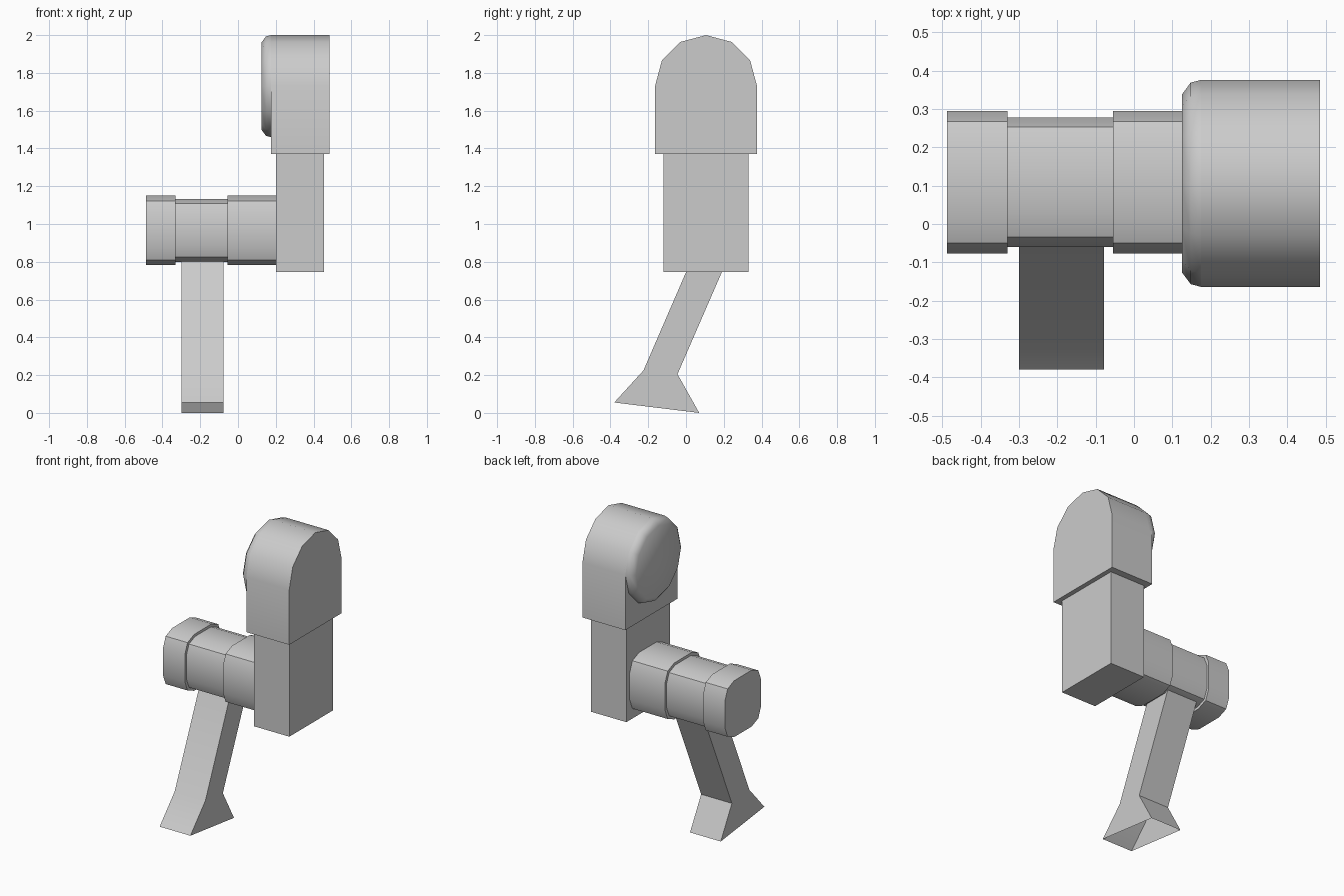
import bpy
import bmesh
from math import sin, cos, pi, radians

default = bpy.data.objects.get("Cube")
if default:
    bpy.data.objects.remove(default, do_unlink=True)

grey = bpy.data.materials.new("light_grey")
grey.use_nodes = True
grey.diffuse_color = (0.6, 0.6, 0.6, 1)
grey.node_tree.nodes["Principled BSDF"].inputs["Base Color"].default_value = (0.6, 0.6, 0.6, 1)


def loft(name, sections, open_edges=()):
    """Join (x, [(y, z), ...]) sections along x and cap both ends; skip open_edges."""
    bm = bmesh.new()
    rings = [[bm.verts.new((x, y, z)) for y, z in outline] for x, outline in sections]
    count = len(rings[0])
    for a, b in zip(rings, rings[1:]):
        for i in range(count):
            if i not in open_edges:
                j = (i + 1) % count
                bm.faces.new((a[i], a[j], b[j], b[i]))
    bm.faces.new(rings[0])
    bm.faces.new(rings[-1])
    bmesh.ops.recalc_face_normals(bm, faces=bm.faces)
    mesh = bpy.data.meshes.new(name)
    bm.to_mesh(mesh)
    bm.free()
    mesh.materials.append(grey)
    mesh.shade_smooth()
    mesh.set_sharp_from_angle(angle=radians(40))
    obj = bpy.data.objects.new(name, mesh)
    bpy.context.collection.objects.link(obj)
    return obj


def arc(cy, cz, r, start, end, steps):
    angles = [start + (end - start) * k / steps for k in range(steps + 1)]
    return [(cy + r * cos(a), cz + r * sin(a)) for a in angles]


def rounded_square(cy, cz, half_y, half_z, r):
    points = []
    for k, (sy, sz) in enumerate([(1, 1), (-1, 1), (-1, -1), (1, -1)]):
        points += arc(cy + sy * (half_y - r), cz + sz * (half_z - r), r,
                      k * pi / 2, (k + 1) * pi / 2, 2)
    return points


# Shoulder housing with an arched top
CY, CZ, R = 0.106, 1.73, 0.27
arch = arc(CY, CZ, R, 0, pi, 6) + [(CY - R, 1.37), (CY + R, 1.37)]
loft("shoulder_housing", [(0.175, arch), (0.485, arch)])

# Chamfered shoulder joint disc
loft("shoulder_disc", [(x, arc(CY, CZ, r, 0, 2 * pi * 11 / 12, 11))
                       for x, r in [(0.125, 0.232), (0.148, 0.263), (0.175, R), (0.2, R)]])

# Upper arm block
block = [(-0.12, 0.745), (0.33, 0.745), (0.33, 1.38), (-0.12, 1.38)]
loft("upper_arm", [(0.2, block), (0.455, block)])

# Elbow barrel: narrower core between two collars
collar = rounded_square(0.109, 0.966, 0.186, 0.184, 0.095)
core = rounded_square(0.109, 0.966, 0.169, 0.167, 0.087)
loft("elbow_outer_collar", [(-0.488, collar), (-0.33, collar)])
loft("elbow_core", [(-0.335, core), (-0.05, core)])
loft("elbow_inner_collar", [(-0.055, collar), (0.205, collar)])

# Bent forearm flaring into a hollow end
forearm = [(-0.38, 0.055), (0.07, 0.0), (-0.045, 0.205),
           (0.255, 0.895), (0.065, 0.895), (-0.225, 0.225)]
loft("forearm", [(-0.3, forearm), (-0.078, forearm)], open_edges=(0,))
